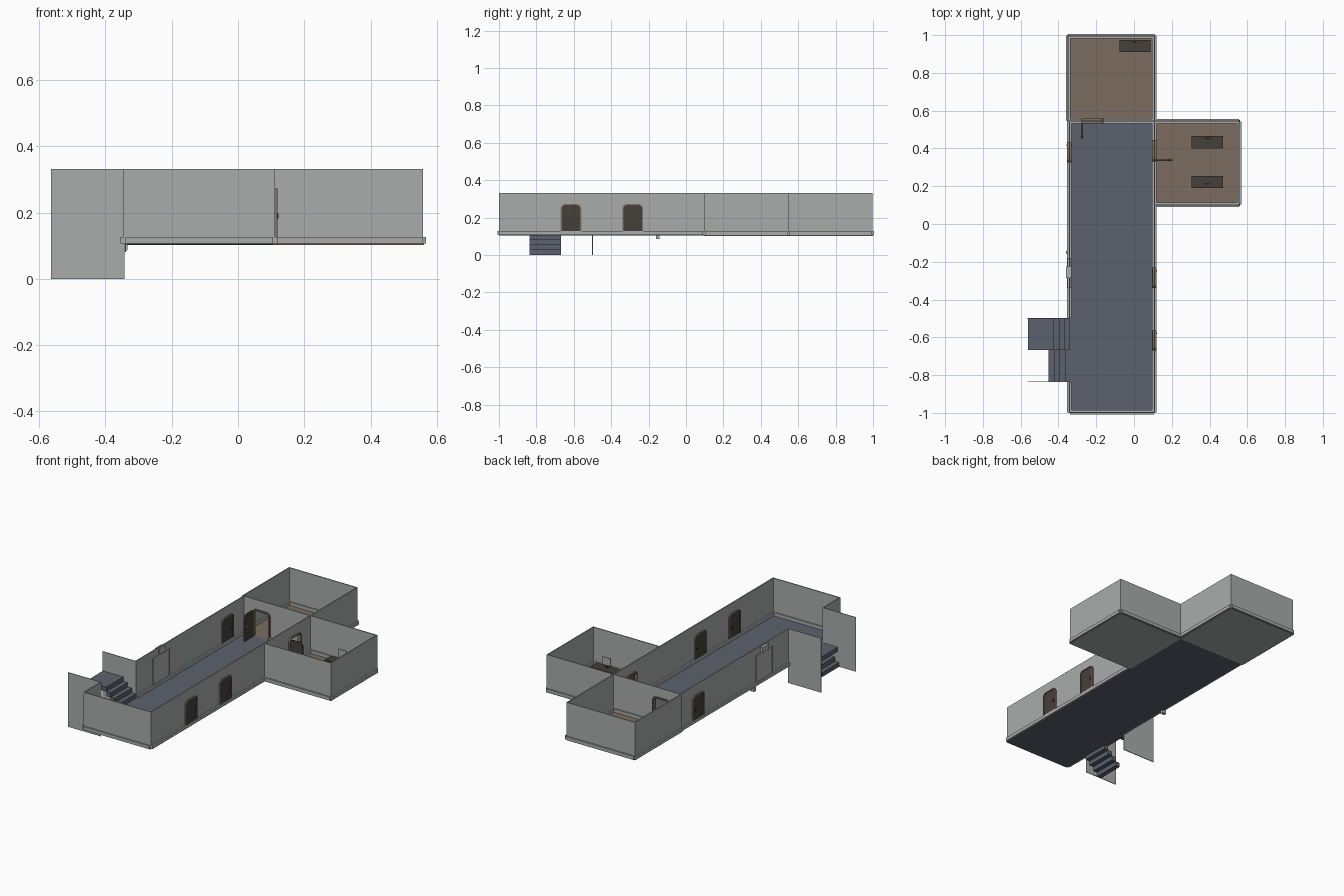
import bpy, bmesh, math
from mathutils import Vector

if "Cube" in bpy.data.objects:
    bpy.data.objects.remove(bpy.data.objects["Cube"])


def material(name, rgb):
    m = bpy.data.materials.new(name)
    m.diffuse_color = (*rgb, 1)
    m.use_nodes = True
    m.node_tree.nodes["Principled BSDF"].inputs["Base Color"].default_value = m.diffuse_color
    return m


GREY = material("wall grey", (0.40, 0.41, 0.41))
SLATE = material("slate floor", (0.105, 0.12, 0.155))
BROWN = material("brown floor", (0.20, 0.155, 0.12))
DARK = material("dark wood", (0.06, 0.05, 0.042))
TRIM = material("door frame brown", (0.22, 0.16, 0.12))
METAL = material("pale metal", (0.45, 0.45, 0.45))

FLOOR, TOP = 0.107, 0.332      # floor level and wall top
T = 0.006                      # wall thickness
DOOR_H = 0.165


def finish(name, bm, *mats):
    bmesh.ops.recalc_face_normals(bm, faces=bm.faces)
    me = bpy.data.meshes.new(name)
    bm.to_mesh(me)
    bm.free()
    for m in mats:
        me.materials.append(m)
    ob = bpy.data.objects.new(name, me)
    bpy.context.collection.objects.link(ob)
    return ob


def add_box(bm, x0, x1, y0, y1, z0, z1):
    vs = bmesh.ops.create_cube(bm, size=1)["verts"]
    for v in vs:
        v.co = Vector(((x0 + x1) / 2 + v.co.x * (x1 - x0),
                       (y0 + y1) / 2 + v.co.y * (y1 - y0),
                       (z0 + z1) / 2 + v.co.z * (z1 - z0)))


def box(name, x0, x1, y0, y1, z0, z1, mat):
    bm = bmesh.new()
    add_box(bm, x0, x1, y0, y1, z0, z1)
    return finish(name, bm, mat)


def run(name, axis, at, a, b, gaps, z0, z1, thick, mat, lintel=True):
    """Strip along an axis with door gaps; lintels close the wall above them."""
    bm = bmesh.new()

    def piece(p, q, lo, hi):
        s = (at - thick / 2, at + thick / 2)
        if axis == "x":
            add_box(bm, p, q, *s, lo, hi)
        else:
            add_box(bm, *s, p, q, lo, hi)
    pos = a
    for g0, g1 in gaps:
        piece(pos, g0, z0, z1)
        if lintel:
            piece(g0, g1, FLOOR + DOOR_H - 0.004, z1)
        pos = g1
    piece(pos, b, z0, z1)
    return finish(name, bm, mat)


def wall(name, axis, at, a, b, gaps=()):
    run(name + "_wall", axis, at, a, b, gaps, FLOOR, TOP, T, GREY)
    run(name + "_skirting", axis, at, a + 0.002, b - 0.002, gaps,
        FLOOR, FLOOR + 0.02, 0.024, GREY, False)


def arch_points(a, b, h, r, n=4):
    """Door outline with rounded top corners, as (along, height) pairs."""
    pts = [(a, FLOOR)]
    for cx, start in ((a + r, math.pi), (b - r, math.pi / 2)):
        for i in range(n + 1):
            t = start - i / n * math.pi / 2
            pts.append((cx + r * math.cos(t), FLOOR + h - r + r * math.sin(t)))
    return pts + [(b, FLOOR)]


def place(axis, at, u, z):
    return (u, at, z) if axis == "x" else (at, u, z)


def arch_panel(name, axis, at, a, b, h, thick, mat):
    bm = bmesh.new()
    f = bm.faces.new([bm.verts.new(place(axis, at - thick / 2, u, z))
                      for u, z in arch_points(a, b, h, 0.022)])
    ext = bmesh.ops.extrude_face_region(bm, geom=[f])["geom"]
    for v in ext:
        if isinstance(v, bmesh.types.BMVert):
            v.co += Vector(place(axis, thick, 0, 0))
    return finish(name, bm, mat)


def arch_frame(name, axis, at, a, b, h, w, thick, mat):
    bm = bmesh.new()
    rings = []
    for pts in (arch_points(a, b, h, 0.022), arch_points(a + w, b - w, h - w, 0.016)):
        for s in (-1, 1):
            rings.append([bm.verts.new(place(axis, at + s * thick / 2, u, z)) for u, z in pts])
    o0, o1, i0, i1 = rings
    for p, q in ((o0, o1), (o1, i1), (i1, i0), (i0, o0)):
        for k in range(len(p) - 1):
            bm.faces.new((p[k], p[k + 1], q[k + 1], q[k]))
    return finish(name, bm, mat)


def closed_door(name, at, a, b):
    arch_frame(name + "_frame", "y", at, a, b, DOOR_H, 0.006, 0.022, TRIM)
    arch_panel(name, "y", at, a + 0.005, b - 0.005, DOOR_H - 0.005, 0.016, DARK)
    box(name + "_handle", at - 0.014, at + 0.014, b - 0.022, b - 0.014,
        FLOOR + 0.075, FLOOR + 0.09, DARK)


def room_floor(name, x0, x1, y0, y1):
    """Brown slab with a grey underside."""
    ob = box(name, x0, x1, y0, y1, 0.102, FLOOR, BROWN)
    ob.data.materials.append(GREY)
    for p in ob.data.polygons:
        p.material_index = 1 if p.normal.z < -0.5 else 0


# Floors
L, R, MID = -0.342, 0.108, 0.545
box("corridor_floor", L, R, -1.0, MID, 0.103, FLOOR, SLATE)
room_floor("back_room_floor", -0.355, 0.113, MID, 1.0)
room_floor("side_room_floor", R, 0.562, 0.095, 0.55)

# Corridor walls, open at the stairs and at the two room doors
BACK_GAP, SIDE_GAP = (-0.275, -0.165), (0.335, 0.44)
wall("corridor_front", "x", -0.997, L, R)
wall("corridor_left_front", "y", L, -1.0, -0.835)
wall("corridor_left", "y", L, -0.5, MID)
wall("corridor_right", "y", R, -1.0, MID, [SIDE_GAP])
wall("dividing", "x", MID, -0.352, 0.111, [BACK_GAP])

# Room walls
wall("back_room_left", "y", -0.349, MID, 0.997)
wall("back_room_right", "y", R, MID, 0.997)
wall("back_room_back", "x", 0.994, -0.352, 0.111)
wall("side_room_front", "x", 0.101, R, 0.559)
wall("side_room_back", "x", MID, R, 0.559)
wall("side_room_right", "y", 0.556, 0.1, MID)

# Stairwell side walls
for name, y in (("stair_front_wall", -0.835), ("stair_back_wall", -0.5)):
    box(name, -0.565, L, y - 0.002, y + 0.002, 0, TOP, GREY)

# Stairs: one flight down, one flight up to a landing
RISE, GOING = FLOOR / 4, 0.0285
for i in range(4):
    x1 = L + 0.004 - i * GOING
    z = FLOOR - i * RISE
    box(f"down_step_{i + 1}", x1 - GOING, x1, -0.833, -0.667, z - RISE, z, SLATE)
    z = FLOOR + (i + 1) * RISE
    x0 = -0.562 if i == 3 else x1 - GOING
    box("landing" if i == 3 else f"up_step_{i + 1}", x0, x1, -0.667, -0.502, z - RISE, z, SLATE)

# Closed doors
closed_door("right_door_front", R, -0.67, -0.56)
closed_door("right_door_rear", R, -0.34, -0.23)
closed_door("left_door", L - 0.001, 0.325, 0.435)

# Open doors: frames in the walls, leaves swung out
arch_frame("back_room_door_frame", "x", MID, -0.279, -0.161, DOOR_H + 0.002, 0.007, 0.026, TRIM)
arch_panel("back_room_door", "y", -0.274, 0.452, 0.54, DOOR_H - 0.005, 0.008, DARK)
box("back_room_door_handle", -0.284, -0.264, 0.464, 0.472, 0.185, 0.197, METAL)
arch_frame("side_room_door_frame", "y", R, 0.331, 0.444, DOOR_H + 0.002, 0.007, 0.026, TRIM)
arch_panel("side_room_door", "x", 0.338, 0.112, 0.203, DOOR_H - 0.005, 0.008, DARK)
box("side_room_door_handle", 0.183, 0.191, 0.328, 0.348, 0.185, 0.197, METAL)

# Lift: frame, twin sliding panels, floor indicator and call box
box("lift_frame_top", L - 0.009, L + 0.009, -0.34, -0.18, 0.28, 0.288, METAL)
for name, y in (("lift_frame_front", -0.34), ("lift_frame_rear", -0.188)):
    box(name, L - 0.009, L + 0.009, y, y + 0.008, FLOOR, 0.28, METAL)
for i, y in enumerate((-0.332, -0.2595)):
    box(f"lift_door_{i + 1}", L - 0.006, L + 0.006, y, y + 0.0715, FLOOR, 0.28, METAL)
box("lift_indicator", L - 0.018, L + 0.012, -0.285, -0.225, 0.293, 0.325, METAL)
box("call_box", L - 0.018, L + 0.008, -0.16, -0.142, 0.085, 0.11, METAL)


# Desks with side panels, back panel and a monitor
def desk(name, x, y, back, screen_y):
    w, d, z = 0.0825, 0.0325, 0.17
    box(name + "_top", x - w, x + w, y - d, y + d, z - 0.006, z, DARK)
    for s in (-1, 1):
        cx = x + s * (w - 0.006)
        box(name + "_side", cx - 0.004, cx + 0.004, y - d + 0.004, y + d - 0.004, FLOOR, z - 0.006, DARK)
    by = y + back * (d - 0.006)
    box(name + "_back", x - w + 0.008, x + w - 0.008, by - 0.002, by + 0.002, FLOOR + 0.02, z - 0.006, DARK)
    box(name + "_monitor_stand", x - 0.008, x + 0.008, screen_y - 0.005, screen_y + 0.005, z, z + 0.016, DARK)
    box(name + "_monitor", x - 0.028, x + 0.028, screen_y - 0.002, screen_y + 0.002, z + 0.014, z + 0.062, GREY)


desk("back_room_desk", 0.006, 0.942, 1, 0.962)
desk("side_room_rear_desk", 0.388, 0.433, 1, 0.453)
desk("side_room_front_desk", 0.388, 0.222, -1, 0.213)
